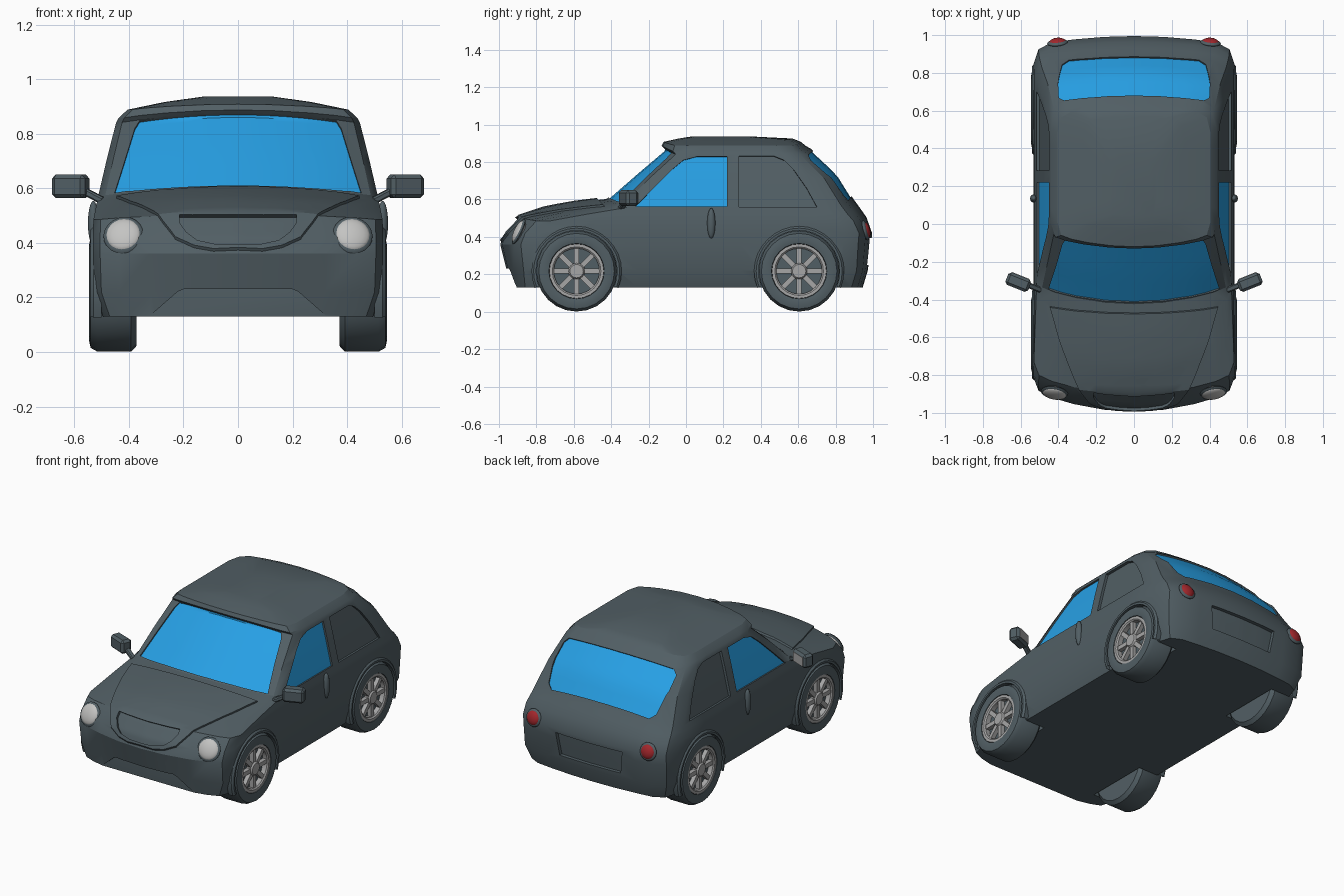
import bpy, bmesh, math
from mathutils import Vector, Matrix, Euler
from mathutils.bvhtree import BVHTree

if "Cube" in bpy.data.objects:
    bpy.data.objects.remove(bpy.data.objects["Cube"])


def material(name, r, g, b):
    m = bpy.data.materials.new(name)
    m.diffuse_color = (r, g, b, 1)
    m.use_nodes = True
    m.node_tree.nodes["Principled BSDF"].inputs["Base Color"].default_value = m.diffuse_color
    return m


GREY = material("slate_grey", .083, .113, .128)
BLUE = material("glass_blue", .02, .35, .78)
LIGHT = material("lamp_white", .55, .55, .54)
SILVER = material("rim_silver", .38, .38, .38)
RED = material("tail_red", .36, .02, .025)


def finish(name, bm, mat, angle=30):
    bmesh.ops.remove_doubles(bm, verts=bm.verts, dist=1e-5)
    bmesh.ops.recalc_face_normals(bm, faces=bm.faces)
    me = bpy.data.meshes.new(name)
    bm.to_mesh(me)
    bm.free()
    ob = bpy.data.objects.new(name, me)
    bpy.context.collection.objects.link(ob)
    me.materials.append(mat)
    smooth(ob, angle)
    return ob


def smooth(ob, angle=30):
    bpy.ops.object.select_all(action='DESELECT')
    ob.select_set(True)
    bpy.context.view_layer.objects.active = ob
    bpy.ops.object.shade_smooth_by_angle(angle=math.radians(angle))


def boolean(ob, other, op):
    bpy.context.view_layer.objects.active = ob
    mod = ob.modifiers.new("bool", 'BOOLEAN')
    mod.object, mod.operation, mod.solver = other, op, 'EXACT'
    bpy.ops.object.modifier_apply(modifier=mod.name)
    bpy.data.objects.remove(other)


def surface(ob):
    bm = bmesh.new()
    bm.from_mesh(ob.data)
    tree = BVHTree.FromBMesh(bm)
    bm.free()
    return tree


def loft(rings, closed=True, caps=False):
    bm = bmesh.new()
    vs = [[bm.verts.new(p) for p in r] for r in rings]
    n = len(vs[0])
    for a, b in zip(vs, vs[1:]):
        for i in range(n if closed else n - 1):
            bm.faces.new((a[i], a[(i + 1) % n], b[(i + 1) % n], b[i]))
    if caps:
        bm.faces.new(vs[0])
        bm.faces.new(vs[-1])
    return bm


def lathe(name, profile, pos, s, mat, n=24, a0=0, a1=360):
    """Spin a closed (radius, x) profile about the wheel axle."""
    rings = []
    for i in range(n + 1):
        a = math.radians(a0 + (a1 - a0) * i / n)
        rings.append([(s * x, pos[0] + r * math.cos(a), pos[1] + r * math.sin(a)) for r, x in profile])
    return finish(name, loft(rings), mat)


def patch(name, tree, rows, ray, off, lo, hi, mat, bow=0, s=1, cols=12):
    """Slab that follows the body; rows are (v, u0, u1) seen along a ray."""
    fine = [rows[0]]
    for a, b in zip(rows, rows[1:]):
        fine += [tuple(p + (q - p) * k / 3 for p, q in zip(a, b)) for k in (1, 2, 3)]
    off = Vector(off).normalized()
    grid = []
    for v, u0, u1 in fine:
        line = []
        for j in range(cols + 1):
            t = j / cols
            o, d = ray(u0 + (u1 - u0) * t, v + bow * (1 - (2 * t - 1) ** 2))
            hit = tree.ray_cast(Vector(o), Vector(d).normalized())[0]
            line.append(hit or tree.find_nearest(Vector(o))[0])
        grid.append(line)
    flip = Matrix.Diagonal((s, 1, 1))
    # each ring runs along the outer skin and returns along the inner skin
    rings = [[flip @ (p + off * hi) for p in l] + [flip @ (p + off * lo) for p in reversed(l)] for l in grid]
    bm = loft(rings)
    bm.verts.ensure_lookup_table()
    n = 2 * cols + 2
    for base in (0, (len(rings) - 1) * n):
        for j in range(cols):
            bm.faces.new([bm.verts[base + k] for k in (j, j + 1, n - 2 - j, n - 1 - j)])
    return finish(name, bm, mat)


def from_front(u, v): return (u, -2, v), (0, 1, 0)
def from_back(u, v): return (u, 2, v), (0, -1, 0)
def from_side(u, v): return (2, u, v), (-1, 0, 0)
def from_hood(u, v): return (u, -1.4 + .707 * v, 1.4 + .707 * v), (0, 1, -1)


def sym(rows): return [(v, -w, w) for v, w in rows]


# body shell: z, front y, rear y, half width, front bow, rear bow, side droop
LAYERS = [(.13, -.94, .945, .495, .08, .04, 0), (.22, -.958, .972, .527, .09, .04, 0),
          (.36, -.993, .99, .532, .11, .05, 0), (.42, -.97, .995, .532, .11, .05, 0),
          (.505, -.9, .965, .53, .10, .05, .02), (.555, -.75, .93, .522, .17, .05, .03),
          (.585, -.58, .908, .516, .18, .05, .03), (.603, -.425, .895, .512, .09, .05, .03),
          (.74, -.268, .81, .48, .07, .05, .03), (.87, -.115, .67, .447, .06, .04, .03),
          (.887, -.13, .64, .438, .06, .04, .03), (.908, -.12, .615, .405, .06, .03, .02),
          (.926, -.04, .57, .27, .05, .03, .01), (.937, .03, .35, .12, .02, .02, 0)]


def contour(z, yf, yr, w, bf, br, dz):
    ends = (0, .3, .6, .82)
    half = [(f * w, yf + bf * f * f, z - dz * f * f) for f in ends]
    half += [(.95 * w, yf + bf, z - dz * .95), (w, yf + bf + .07, z - dz)]
    ya, yb = yf + bf + .07, yr - br - .1
    half += [(w, ya + (yb - ya) * k / 6, z - dz) for k in range(1, 7)]
    half += [(.95 * w, yr - br - .02, z - dz * .95)]
    half += [(f * w, yr - br * f * f, z - dz * f * f) for f in reversed(ends)]
    return half + [(-x, y, h) for x, y, h in reversed(half[1:-1])]


body = finish("body", loft([contour(*l) for l in LAYERS], caps=True), GREY)

# raised hood panel
hood = patch("hood", surface(body), sym([(-.435, .09), (-.42, .16), (-.38, .23), (-.3, .275), (-.2, .325),
             (-.05, .395), (.09, .445)]), from_hood, (0, -.5, .87), -.03, .012, GREY)
boolean(body, hood, 'UNION')
skin = surface(body)

# recessed windows and panels: name, rows, ray, push direction, bow, depth, glass, mirrored
FRONT_SIDE = [(.562, -.27, .22), (.65, -.185, .22), (.76, -.075, .22), (.81, -.015, .22), (.83, .06, .22)]
REAR_SIDE = [(.56, .283, .7), (.66, .283, .645), (.76, .283, .575), (.81, .283, .525), (.832, .283, .47)]
PANELS = [("windshield", sym([(.583, .452), (.7, .415), (.82, .378), (.848, .36)]), from_front, (0, -.7, .7), .027, .012, True, 0),
          ("rear_window", sym([(.595, .345), (.62, .38), (.74, .402), (.81, .398), (.838, .37)]), from_back, (0, .7, .7), .022, .012, True, 0),
          ("door_window", FRONT_SIDE, from_side, (1, 0, .15), 0, .014, True, 1),
          ("quarter_panel", REAR_SIDE, from_side, (1, 0, .15), 0, .016, False, 1),
          ("grille", sym([(.395, .08), (.41, .15), (.44, .19), (.475, .215), (.503, .215)]), from_front, (0, -.8, .6), 0, .018, False, 0),
          ("plate_recess", sym([(.25, .215), (.395, .235)]), from_back, (0, 1, 0), 0, .022, False, 0)]
for name, rows, ray, off, bow, depth, glass, both in PANELS:
    for s in ((1, -1) if both else (1,)):
        cut = patch("cutter", skin, rows, ray, off, -depth, .04, GREY, bow, s)
        boolean(body, cut, 'DIFFERENCE')
        if glass:
            patch(name, skin, rows, ray, off, -.02, -depth + .003, BLUE, bow, s)

# lower air intake notch
notch = loft([[(x, y, z) for x, z in ((-.36, .1), (-.22, .222), (-.2, .23), (.2, .23), (.22, .222), (.36, .1))]
              for y in (-1.1, -.905)], caps=True)
boolean(body, finish("cutter", notch, GREY), 'DIFFERENCE')

# wheels, wells and arch lips
for y, end in ((-.585, "front"), (.605, "rear")):
    for s, side in ((1, "right"), (-1, "left")):
        tag, pos = end + "_" + side, (y, .217)
        boolean(body, lathe("cutter", [(0, .36), (.222, .36), (.222, .6), (0, .6)], pos, s, GREY, 32), 'DIFFERENCE')
        lathe("arch_lip_" + tag, [(.217, .5), (.217, .54), (.23, .541), (.241, .53), (.241, .5)],
              pos, s, GREY, 20, -22, 202)
        lathe("tyre_" + tag, [(0, .372), (.195, .372), (.216, .392), (.216, .515), (.202, .54), (.175, .546),
                              (.148, .54), (.145, .5), (0, .5)], pos, s, GREY)
        lathe("rim_" + tag, [(.122, .49), (.122, .53), (.13, .537), (.146, .537), (.146, .49)], pos, s, SILVER)
        lathe("hub_" + tag, [(0, .49), (.045, .49), (.045, .525), (.036, .537), (0, .537)], pos, s, SILVER, 16)
        bm = bmesh.new()
        for k in range(8):
            m = (Matrix.Translation((s * .515, *pos)) @ Matrix.Rotation(k * math.pi / 4, 4, 'X')
                 @ Matrix.Translation((0, 0, .083)) @ Matrix.Diagonal((.026, .027, .095, 1)))
            bmesh.ops.create_cube(bm, size=1, matrix=m)
        finish("spokes_" + tag, bm, SILVER)
smooth(body, 28)


def dome(name, loc, axis, size, mat):
    bm = bmesh.new()
    m = Matrix.Translation(loc) @ axis.to_track_quat('Z', 'Y').to_matrix().to_4x4() @ Matrix.Diagonal((*size, 1))
    bmesh.ops.create_uvsphere(bm, u_segments=20, v_segments=10, radius=1, matrix=m)
    finish(name, bm, mat, 60)


def block(name, loc, size, rot, mat, bevel):
    bm = bmesh.new()
    m = Matrix.Translation(loc) @ Euler(rot).to_matrix().to_4x4() @ Matrix.Diagonal((*size, 1))
    bmesh.ops.create_cube(bm, size=1, matrix=m)
    if bevel:
        bmesh.ops.bevel(bm, geom=bm.edges[:], offset=bevel, segments=1, affect='EDGES')
    finish(name, bm, mat)


for s, side in ((1, "right"), (-1, "left")):
    # lamps set on the body surface
    for name, x, z, ray, face, r, mat in (("headlight", .42, .428, from_front, -1, .066, LIGHT),
                                          ("tail_light", .405, .435, from_back, 1, .047, RED)):
        loc, nor = skin.ray_cast(*map(Vector, ray(x, z)))[:2]
        axis = (nor + Vector((0, face * .6, 0))).normalized()
        loc.x, axis.x = s * loc.x, s * axis.x
        dome(name + "_surround_" + side, loc, axis, (r + .008, r + .008, .016), GREY)
        dome(name + "_" + side, loc, axis, (r, r, .025), mat)
    # door handle
    dome("door_handle_" + side, Vector((s * .53, .135, .472)), Vector((s, 0, 0)),
         (.022, .082, .02) , GREY)
    # wing mirror with stem and glass
    turn = s * .38
    block("mirror_" + side, (s * .613, -.308, .607), (.13, .07, .086), (0, 0, turn), GREY, .014)
    back = Matrix.Rotation(turn, 3, 'Z') @ Vector((0, .036, 0))
    block("mirror_glass_" + side, Vector((s * .613, -.308, .607)) + back, (.1, .004, .058), (0, 0, turn), SILVER, 0)
    block("mirror_stem_" + side, (s * .53, -.335, .572), (.09, .03, .026), (0, s * -.45, turn), GREY, .006)
